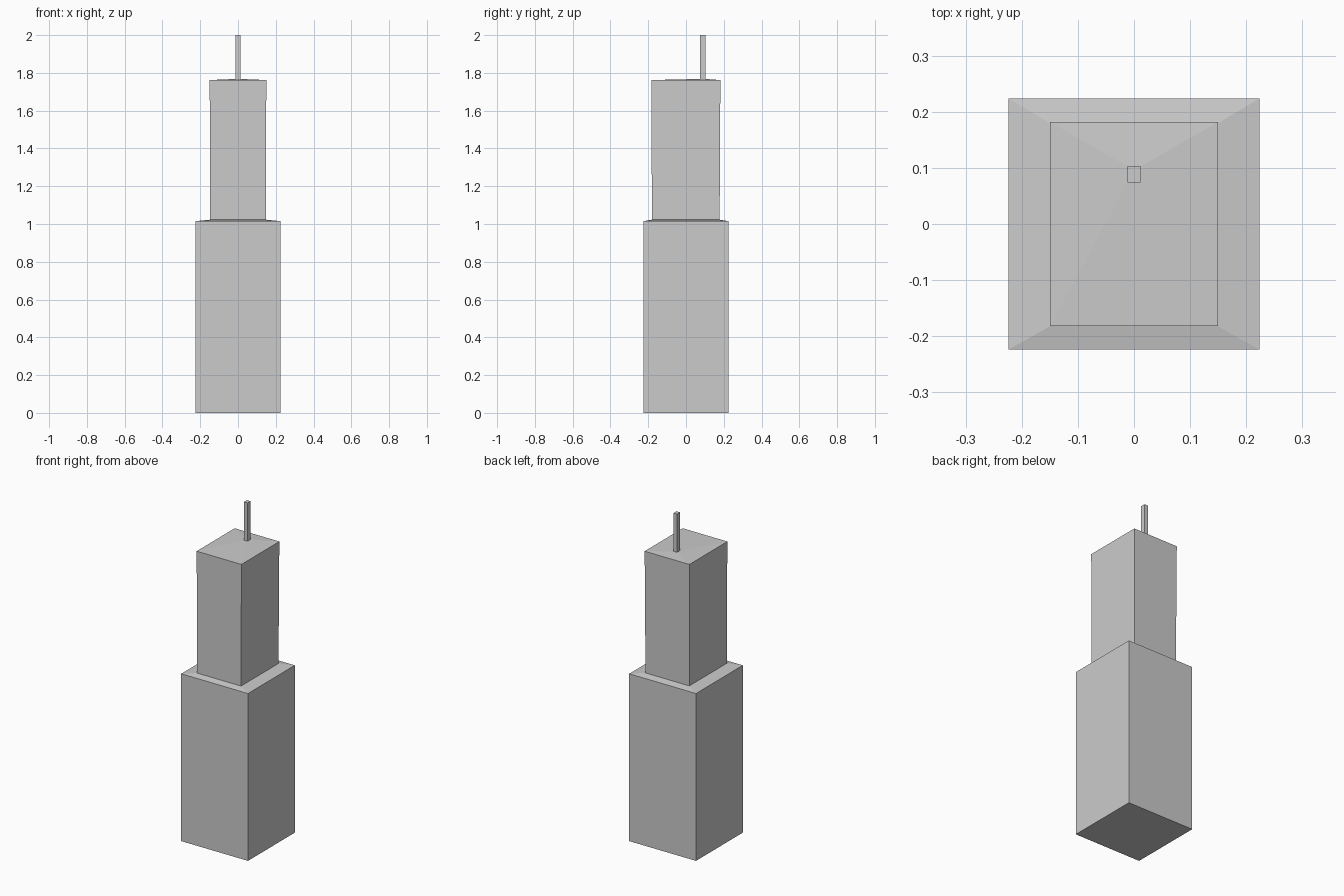
import bpy
import bmesh

if "Cube" in bpy.data.objects:
    bpy.data.objects.remove(bpy.data.objects["Cube"])


def stepped_tower(name, rings):
    """Bridge rectangles (half_x, y_min, y_max, z) from bottom to top."""
    bm = bmesh.new()
    loops = []
    for hx, y0, y1, z in rings:
        corners = ((-hx, y0), (hx, y0), (hx, y1), (-hx, y1))
        loops.append([bm.verts.new((x, y, z)) for x, y in corners])
    bm.faces.new(reversed(loops[0]))
    for low, high in zip(loops, loops[1:]):
        for i in range(4):
            j = (i + 1) % 4
            bm.faces.new((low[i], low[j], high[j], high[i]))
    bm.faces.new(loops[-1])
    bmesh.ops.recalc_face_normals(bm, faces=bm.faces)
    mesh = bpy.data.meshes.new(name)
    bm.to_mesh(mesh)
    bm.free()
    obj = bpy.data.objects.new(name, mesh)
    bpy.context.collection.objects.link(obj)
    return obj


# One continuous skin: each roof slopes gently up to the next, narrower stage
stepped_tower("stepped_tower", [
    (0.224, -0.224, 0.224, 0.0),      # lower block
    (0.224, -0.224, 0.224, 1.015),
    (0.147, -0.181, 0.178, 1.023),    # upper block
    (0.150, -0.182, 0.182, 1.762),
    (0.012, 0.074, 0.103, 1.768),     # mast, set toward the back
    (0.012, 0.074, 0.103, 2.0),
])
